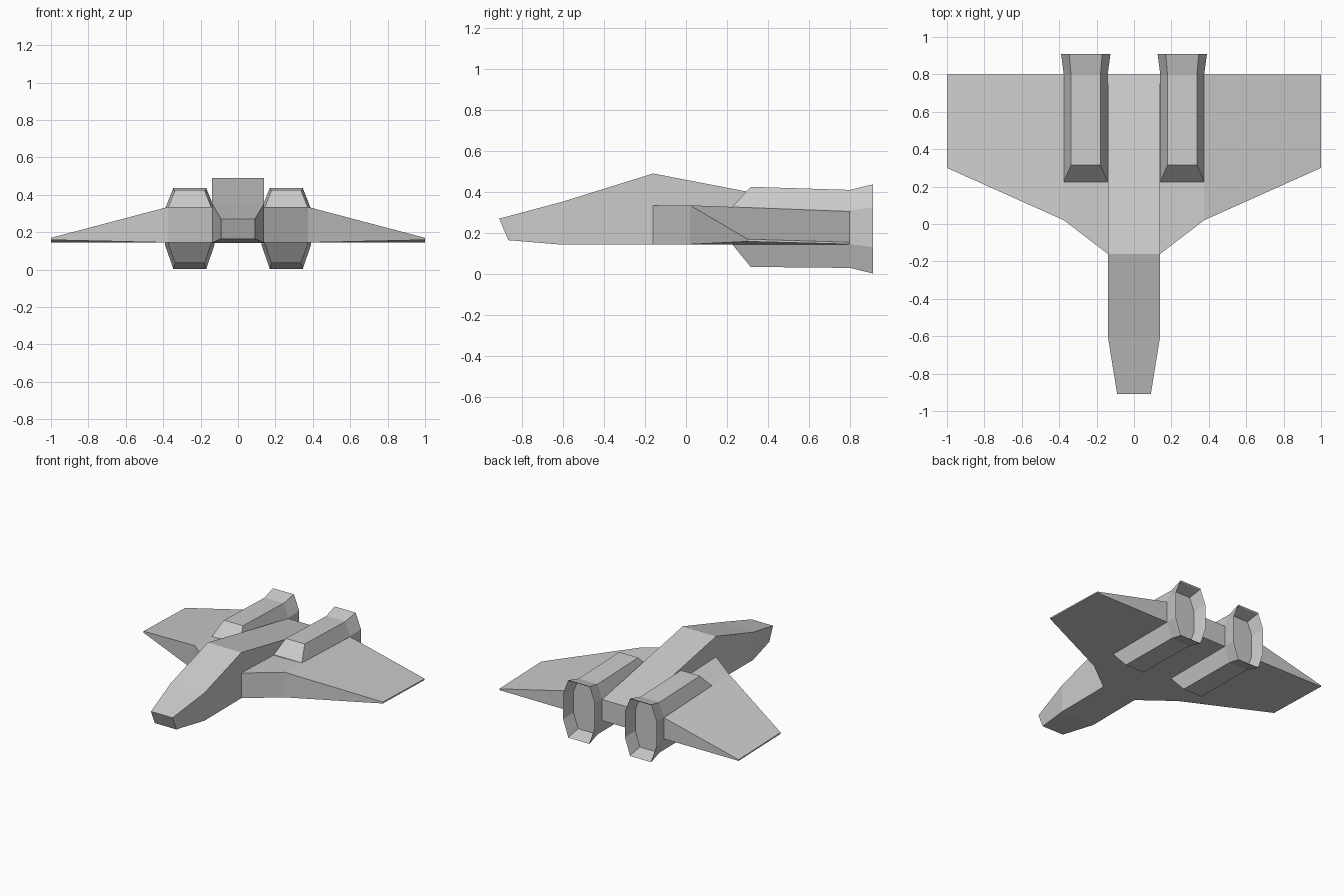
import bpy, bmesh

if "Cube" in bpy.data.objects:
    bpy.data.objects.remove(bpy.data.objects["Cube"])


def loft(name, sections, mirror=False):
    """Bridge a row of equal-sized rings of points and cap both ends."""
    bm = bmesh.new()
    rings = [[bm.verts.new(p) for p in ring] for ring in sections]
    n = len(rings[0])
    for a, b in zip(rings, rings[1:]):
        for i in range(n):
            j = (i + 1) % n
            bm.faces.new((a[i], a[j], b[j], b[i]))
    bm.faces.new(rings[0])
    bm.faces.new(rings[-1])
    bmesh.ops.remove_doubles(bm, verts=bm.verts, dist=1e-5)
    bmesh.ops.dissolve_degenerate(bm, edges=bm.edges, dist=1e-5)
    bmesh.ops.recalc_face_normals(bm, faces=bm.faces)
    mesh = bpy.data.meshes.new(name)
    bm.to_mesh(mesh)
    bm.free()
    obj = bpy.data.objects.new(name, mesh)
    bpy.context.collection.objects.link(obj)
    if mirror:
        obj.modifiers.new("Mirror", 'MIRROR')
    return obj


# Fuselage: box sections (half width, bottom y, bottom z, top y, top z)
def box(w, yb, zb, yt, zt):
    return [(-w, yb, zb), (w, yb, zb), (w, yt, zt), (-w, yt, zt)]


loft("fuselage", [
    box(0.09, -0.865, 0.165, -0.91, 0.27),
    box(0.14, -0.60, 0.143, -0.60, 0.353),
    box(0.14, -0.16, 0.145, -0.16, 0.49),
    box(0.14, 0.80, 0.145, 0.80, 0.305),
])


# Wings: chord sections from root to tip
def chord(x, y, bottom, top, rear_bottom, rear_top):
    return [(x, y, bottom), (x, y, top), (x, 0.80, rear_top), (x, 0.80, rear_bottom)]


loft("wing", [
    chord(0.14, -0.16, 0.145, 0.335, 0.145, 0.305),
    chord(0.375, 0.02, 0.145, 0.335, 0.145, 0.305),
    chord(1.00, 0.30, 0.159, 0.170, 0.146, 0.155),
], mirror=True)


# Engines: tall octagon sections with a flared, recessed nozzle
def octagon(y, w, cap, bottom, low, high, top, cx=0.258):
    half = [(cap, bottom), (w, low), (w, high), (cap, top)]
    pts = half + [(-x, z) for x, z in reversed(half)]
    return [(cx + x, y, z) for x, z in pts]


loft("engine", [
    octagon(0.225, 0.1175, 0.1174, 0.145, 0.146, 0.326, 0.327),
    octagon(0.315, 0.1175, 0.079, 0.035, 0.145, 0.327, 0.425),
    octagon(0.80, 0.1175, 0.079, 0.030, 0.145, 0.310, 0.410),
    octagon(0.91, 0.132, 0.088, 0.003, 0.132, 0.325, 0.437),
    octagon(0.905, 0.129, 0.086, 0.009, 0.134, 0.323, 0.431),
    octagon(0.81, 0.114, 0.076, 0.036, 0.147, 0.308, 0.405),
], mirror=True)
